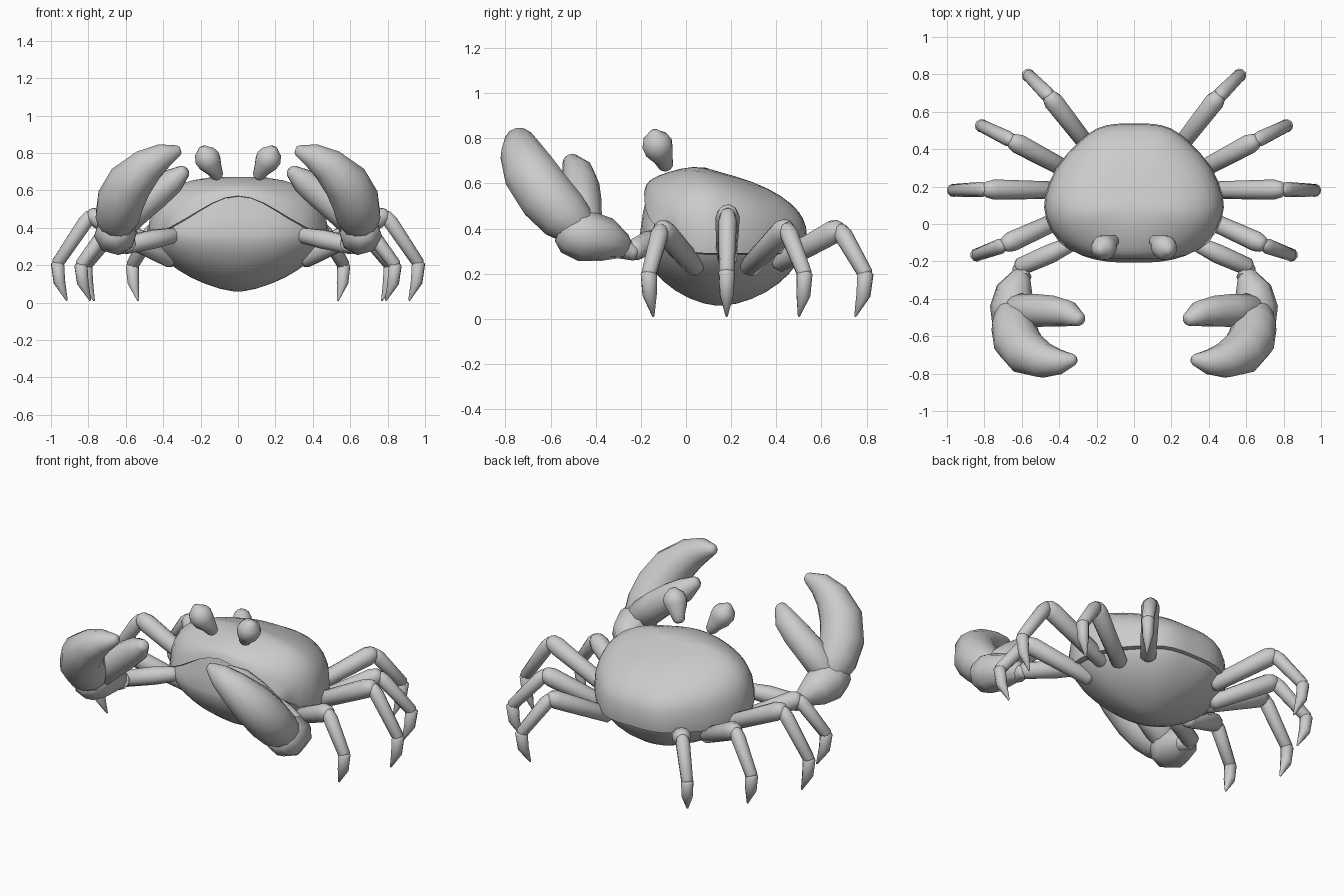
import bpy, bmesh, math
from mathutils import Vector

if "Cube" in bpy.data.objects:
    bpy.data.objects.remove(bpy.data.objects["Cube"])

grey = bpy.data.materials.new("shell grey")
grey.diffuse_color = (0.6, 0.6, 0.6, 1)
grey.use_nodes = True
grey.node_tree.nodes["Principled BSDF"].inputs["Base Color"].default_value = grey.diffuse_color


def finish(name, bm, mirror=False, angle=50):
    bmesh.ops.recalc_face_normals(bm, faces=bm.faces)
    me = bpy.data.meshes.new(name)
    bm.to_mesh(me)
    bm.free()
    ob = bpy.data.objects.new(name, me)
    bpy.context.collection.objects.link(ob)
    me.materials.append(grey)
    bpy.ops.object.select_all(action='DESELECT')
    ob.select_set(True)
    bpy.context.view_layer.objects.active = ob
    bpy.ops.object.shade_smooth_by_angle(angle=math.radians(angle))
    if mirror:
        ob.modifiers.new("Mirror", 'MIRROR')
    return ob


def loft(bm, rings):
    """Bridge point rings of equal size and close both ends."""
    vs = [[bm.verts.new(p) for p in r] for r in rings]
    n = len(vs[0])
    for a, b in zip(vs, vs[1:]):
        for i in range(n):
            j = (i + 1) % n
            bm.faces.new((a[i], a[j], b[j], b[i]))
    bm.faces.new(vs[0])
    bm.faces.new(vs[-1])


def limb(name, path, sides=10, mirror=True):
    """Tapered tube through (x, y, z, radius) stations with rounded ends."""
    pts = [Vector(p[:3]) for p in path]
    rad = [p[3] for p in path]
    d0, d1 = (pts[0] - pts[1]).normalized(), (pts[-1] - pts[-2]).normalized()
    pts = [pts[0] + d0 * rad[0] * 0.4] + pts + [pts[-1] + d1 * rad[-1] * 0.4]
    rad = [rad[0] * 0.6] + rad + [rad[-1] * 0.6]
    u, rings = Vector((0.13, 0.21, 1)), []
    for i, p in enumerate(pts):
        t = (pts[min(i + 1, len(pts) - 1)] - pts[max(i - 1, 0)]).normalized()
        u = (u - t * u.dot(t)).normalized()
        v = t.cross(u)
        rings.append([p + rad[i] * (math.cos(a) * u + math.sin(a) * v)
                      for a in (2 * math.pi * k / sides for k in range(sides))])
    bm = bmesh.new()
    loft(bm, rings)
    return finish(name, bm, mirror)


# Body outline seen from above, front to back, then mirrored and smoothed
half = [(0, -.214), (.14, -.209), (.28, -.177), (.4, -.097), (.47, .03), (.475, .15),
        (.415, .3), (.305, .43), (.2, .51), (.1, .535), (0, .537)]
ctrl = [Vector(p) for p in half] + [Vector((-x, y)) for x, y in half[-2:0:-1]]
outline = []
for i in range(len(ctrl)):
    a, b, c, d = (ctrl[(i + k) % len(ctrl)] for k in (-1, 0, 1, 2))
    for t in (0, .5):
        outline.append(.5 * (2 * b + (c - a) * t + (2 * a - 5 * b + 4 * c - d) * t * t
                             + (3 * b - a - 3 * c + d) * t ** 3))
centre = Vector((0, .15))


def front(p):
    """1 across the face, fading to 0 along the sides."""
    f = min(1, max(0, (.06 - p.y) / .2))
    return f * f * (3 - 2 * f)


def rim_z(p):
    """Shell edge height: arched above the face, low around the sides."""
    return .335 + .235 * front(p) * math.exp(-(p.x / .33) ** 2)


def ring(scale, height, tuck=0):
    """Scaled outline; the face leans back as it rises, tuck narrows the rest."""
    out = []
    for p in outline:
        f = front(p)
        q = centre + (p - centre) * (scale - tuck * (1 - f))
        z = height(p, q)
        out.append((q.x, q.y + f * max(0, z - .38) * .16 * scale, z))
    return out


def bulge(s, n):
    return max(0, 1 - s ** n) ** (1 / n)


def top_z(q):
    """Shell crown: level in front, sloping down to the rear."""
    return .675 - .27 * max(0, q.y - .06) - .12 * max(0, -.02 - q.y)


# Upper shell: flattened dome with a turned-in lip
steps = [1, .985, .95, .9, .82, .7, .55, .38, .2, .04]
shell = [ring(.955, lambda p, q: rim_z(p) - .05 * (1 - front(p)), .045),
         ring(.985, lambda p, q: rim_z(p) - .045 * (1 - front(p)))]
for s in steps:
    h = bulge(s, 2.9)
    shell.append(ring(s, lambda p, q: rim_z(p) + (top_z(q) - rim_z(p)) * h))
bm = bmesh.new()
loft(bm, shell)
finish("upper_shell", bm)


# Belly: upright face under the arch, rounding down to the lowest point
def belt(p):
    return min(rim_z(p), .34 + .02 * front(p))


def belly_z(s):
    """Narrower keel across the width than along the length."""
    def height(p, q):
        side = abs(p.x) / (p - centre).length
        return belt(p) + (.058 - belt(p)) * bulge(s, 1.74 - .2 * side)
    return height


belly = [ring(.95, lambda p, q: rim_z(p) + .02, .02),
         ring(.975, lambda p, q: .5 * (rim_z(p) + belt(p)) + .005, .02)]
for s in steps:
    belly.append(ring(s * .98, belly_z(s), .02 * s))
bm = bmesh.new()
loft(bm, belly)
finish("belly", bm)

# Walking legs: root, knee, ankle, tip
legs = {
    "front": ((.36, .04, .23), (.69, -.11, .40), (.84, -.165, .20), (.79, -.145, .012)),
    "middle": ((.38, .18, .27), (.79, .185, .47), (.965, .18, .21), (.915, .18, .012)),
    "rear": ((.34, .28, .23), (.65, .445, .405), (.815, .525, .20), (.77, .50, .012)),
    "back": ((.24, .41, .25), (.45, .68, .40), (.565, .795, .20), (.535, .75, .012)),
}
for name, pts in legs.items():
    root, knee, ankle, tip = map(Vector, pts)
    near = root.lerp(knee, .9)
    limb(name + "_thigh", [(*root, .046), (*near, .054), (*knee, .042)])
    limb(name + "_shin", [(*knee, .032), (*knee.lerp(ankle, .15), .041), (*ankle, .034)])
    bend = ankle.lerp(tip, .5) + Vector((ankle.x - tip.x, ankle.y - tip.y, 0)) * .3
    limb(name + "_foot", [(*ankle, .036), (*bend, .032), (*tip, .005)])

# Claw arms
limb("claw_arm", [(.345, -.11, .36, .042), (.45, -.16, .34, .052), (.61, -.23, .305, .048)])
limb("claw_elbow", [(.615, -.225, .29, .034), (.60, -.29, .32, .055)])
limb("claw_wrist", [(.605, -.275, .32, .055), (.638, -.35, .35, .098),
                    (.655, -.45, .368, .116), (.66, -.525, .39, .1)], 8)

# Pincers
limb("big_pincer", [(.655, -.47, .40, .09), (.645, -.54, .46, .12), (.628, -.62, .545, .128),
                    (.575, -.688, .645, .122), (.48, -.73, .737, .095), (.395, -.737, .787, .067),
                    (.32, -.725, .813, .03)], 12)
limb("small_pincer", [(.63, -.46, .42, .088), (.52, -.462, .52, .088), (.43, -.466, .59, .083),
                      (.35, -.479, .65, .07), (.287, -.513, .703, .036)])

# Eyes: bulb drawn out into a short stalk
limb("eye", [(.108, -.088, .674, .032), (.127, -.10, .71, .044), (.149, -.118, .745, .063),
             (.166, -.128, .775, .068), (.18, -.136, .805, .055), (.187, -.14, .823, .03)], 14)
